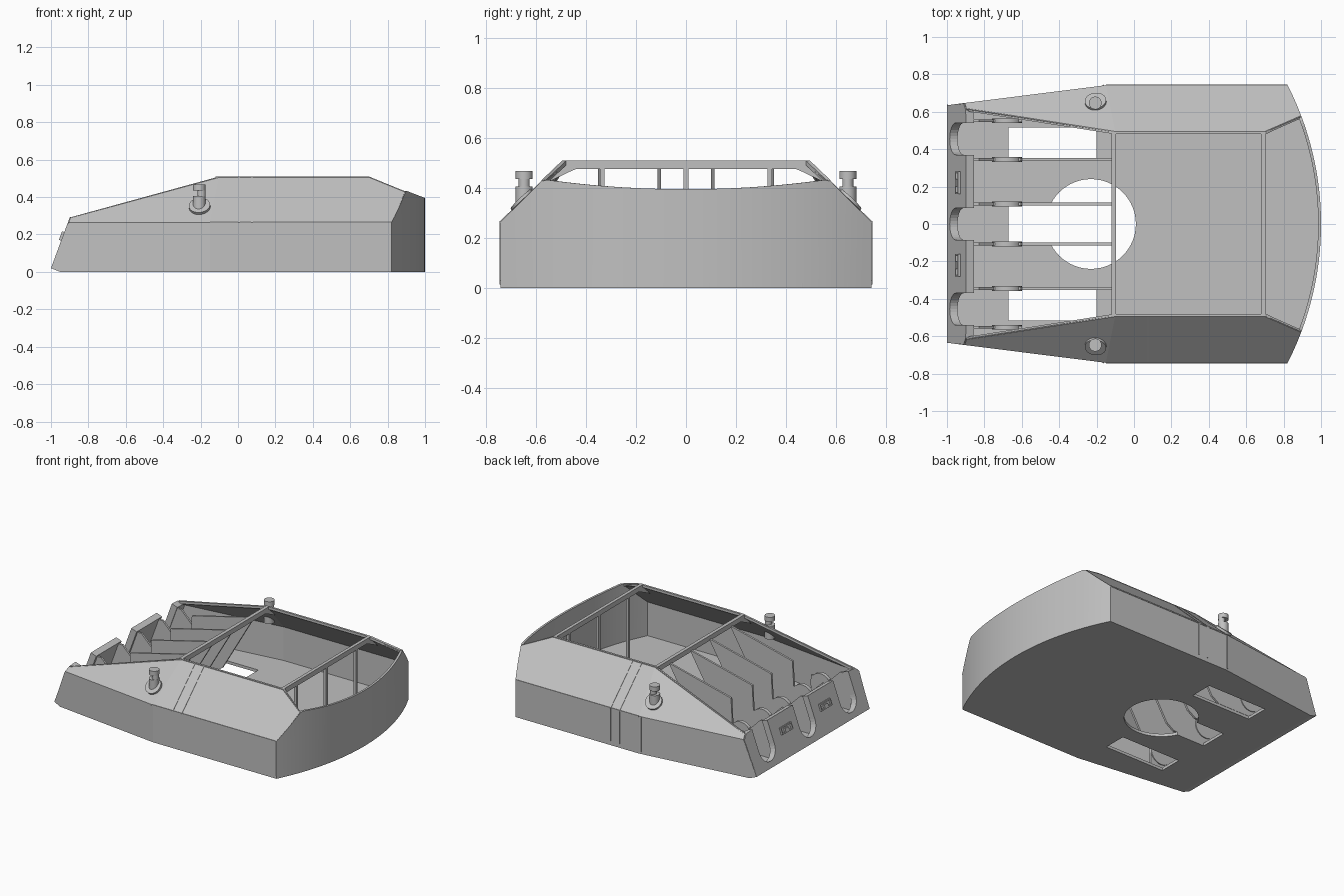
import bpy, bmesh, math
from mathutils import Vector

cube = bpy.data.objects.get("Cube")
if cube:
    bpy.data.objects.remove(cube, do_unlink=True)

grey = bpy.data.materials.new("plain grey")
grey.use_nodes = True
grey.diffuse_color = (0.53, 0.53, 0.53, 1)
grey.node_tree.nodes["Principled BSDF"].inputs["Base Color"].default_value = (0.53, 0.53, 0.53, 1)


def finish(name, bm, smooth=False):
    bmesh.ops.recalc_face_normals(bm, faces=bm.faces)
    mesh = bpy.data.meshes.new(name)
    bm.to_mesh(mesh)
    bm.free()
    mesh.materials.append(grey)
    ob = bpy.data.objects.new(name, mesh)
    bpy.context.collection.objects.link(ob)
    if smooth:
        bpy.ops.object.select_all(action='DESELECT')
        ob.select_set(True)
        bpy.context.view_layer.objects.active = ob
        bpy.ops.object.shade_smooth_by_angle(angle=math.radians(30))
    return ob


def prism(name, pts, depth):
    """Flat outline extruded along a vector."""
    bm = bmesh.new()
    face = bm.faces.new([bm.verts.new(p) for p in pts])
    out = bmesh.ops.extrude_face_region(bm, geom=[face], use_keep_orig=True)
    new = [v for v in out["geom"] if isinstance(v, bmesh.types.BMVert)]
    bmesh.ops.translate(bm, verts=new, vec=depth)
    return finish(name, bm)


def box(name, x0, x1, y0, y1, z0, z1):
    return prism(name, [(x0, y0, z0), (x1, y0, z0), (x1, y1, z0), (x0, y1, z0)], (0, 0, z1 - z0))


def rod(name, start, end, radius, sides=32):
    bm = bmesh.new()
    start, end = Vector(start), Vector(end)
    axis = end - start
    bmesh.ops.create_cone(bm, cap_ends=True, segments=sides, radius1=radius,
                          radius2=radius, depth=axis.length)
    mat = axis.to_track_quat('Z', 'Y').to_matrix().to_4x4()
    mat.translation = (start + end) / 2
    bmesh.ops.transform(bm, matrix=mat, verts=bm.verts)
    return finish(name, bm, True)


def cut(ob, cutter):
    mod = ob.modifiers.new("cut", 'BOOLEAN')
    mod.object, mod.solver = cutter, 'EXACT'
    bpy.context.view_layer.objects.active = ob
    bpy.ops.object.modifier_apply(modifier=mod.name)
    bpy.data.objects.remove(cutter, do_unlink=True)


# Main dimensions
HALF, SHOULDER, TOP = 0.742, 0.265, 0.51
RADIUS = 1.632


def arc_x(y):
    return 1 - RADIUS + math.sqrt(RADIUS ** 2 - y * y)


# Curved rear wall, its top trimmed by the roof and shoulder slopes
ys = [HALF * (i / 20 - 1) for i in range(41)] + [-0.575, 0.575]
bm = bmesh.new()
rings = []
for y in sorted(ys):
    x = arc_x(y)
    z = min(TOP - (x - 0.7) * 0.383, SHOULDER + (HALF - abs(y)) * 0.972)
    xi, yi = x - 0.015, y * 0.99
    rings.append([bm.verts.new(p) for p in ((x, y, 0), (x, y, z), (xi, yi, z), (xi, yi, 0))])
for a, b in zip(rings, rings[1:]):
    for i in range(4):
        j = (i + 1) % 4
        bm.faces.new((a[i], a[j], b[j], b[i]))
bm.faces.new(rings[0])
bm.faces.new(rings[-1])
finish("rear_wall", bm, True)

# Floor with turning well and three gun slots
outline = [(-0.95, 0.641), (-0.15, HALF)] + [(arc_x(HALF * k / 8), HALF * k / 8) for k in range(8, -1, -1)]
outline += [(x, -y) for x, y in reversed(outline[:-1])]
floor = prism("floor", [(x, y, 0.0) for x, y in outline], (0, 0, 0.02))
cut(floor, rod("well_cutter", (-0.23, 0, -0.1), (-0.23, 0, 0.1), 0.24, 64))
for low, high in ((-0.515, -0.35), (-0.1, 0.1), (0.35, 0.515)):
    cut(floor, box("slot_cutter", -0.67, -0.2, low, high, -0.1, 0.1))

# Sloping front plate with three U-shaped gun ports
def front(y, z):
    return (-1 + (z - 0.02) * 0.37, y, z)


profile = [(-0.632, 0.02), (-0.645, 0.26), (-0.61, 0.29)]
for centre in (-0.455, 0, 0.455):
    profile.append((centre - 0.085, 0.295))
    for k in range(17):
        t = math.pi * k / 16
        profile.append((centre - 0.085 * math.cos(t), 0.145 - 0.085 * math.sin(t)))
    profile.append((centre + 0.085, 0.295))
profile += [(0.61, 0.29), (0.645, 0.26), (0.632, 0.02)]
prism("front_plate", [front(y, z) for y, z in profile], (0.042, 0, -0.015))
prism("front_sill", [(-1, -0.632, 0.02), (-0.95, -0.638, 0), (-0.94, -0.638, 0.02)], (0, 1.27, 0))

# Small framed openings on the front plate
for c in (-0.22, 0.22):
    for y0, y1, z0, z1 in ((-0.06, 0.06, 0.205, 0.213), (-0.06, 0.06, 0.167, 0.175),
                           (-0.06, -0.052, 0.175, 0.205), (0.052, 0.06, 0.175, 0.205),
                           (-0.02, 0.02, 0.175, 0.195)):
        prism("sight_frame", [front(c + y, z) for y, z in ((y0, z0), (y1, z0), (y1, z1), (y0, z1))],
              (-0.012, 0, 0.004))

for s in (-1, 1):
    side = "left" if s > 0 else "right"

    def panel(name, pts, depth):
        prism(side + "_" + name, [(x, s * y, z) for x, y, z in pts], (depth[0], s * depth[1], depth[2]))

    # Side walls and sloping shoulder plates
    inward, slant = (0, -0.015, 0), (0, -0.01, -0.011)
    panel("side_wall", [(-0.15, HALF, 0), (0.82, HALF, 0), (0.82, HALF, SHOULDER), (-0.15, HALF, SHOULDER)], inward)
    panel("front_side_wall", [(-0.15, HALF, 0), (-0.15, HALF, SHOULDER), (-0.905, 0.647, SHOULDER),
                              (-1, 0.635, 0.02), (-0.95, 0.641, 0)], inward)
    panel("shoulder", [(-0.15, HALF, SHOULDER), (-0.1, 0.49, TOP), (0.7, 0.49, TOP),
                       (0.893, 0.575, 0.431), (0.86, 0.66, 0.345), (0.82, HALF, SHOULDER)], slant)
    panel("front_shoulder", [(-0.15, HALF, SHOULDER), (-0.905, 0.647, SHOULDER),
                             (-0.895, 0.615, 0.292), (-0.1, 0.49, TOP)], slant)

    # Thin seam trim and rib pairs
    panel("seam", [(-0.15, HALF, 0.26), (0.82, HALF, 0.26), (0.82, HALF, 0.268), (-0.15, HALF, 0.268)], (0, 0.003, 0))
    panel("wall_joint", [(-0.168, 0.74, 0.015), (-0.16, 0.741, 0.015), (-0.16, 0.741, 0.26), (-0.168, 0.74, 0.26)],
          (0, 0.004, 0))
    for x in (0.0, 0.07):
        panel("rib", [(x, HALF, 0.03), (x, HALF + 0.004, 0.03), (x, HALF + 0.004, SHOULDER),
                      (x, 0.493, TOP), (x, 0.49, TOP - 0.003), (x, HALF, SHOULDER - 0.003)], (0.01, 0, 0))

    # Inner lip along the open roof edge
    panel("roof_lip", [(-0.1, 0.495, TOP), (0.7, 0.495, TOP), (0.7, 0.48, TOP), (-0.1, 0.48, TOP)], (0, 0, -0.018))
    panel("front_lip", [(-0.1, 0.495, TOP), (-0.885, 0.617, 0.292), (-0.885, 0.602, 0.292), (-0.1, 0.48, TOP)],
          (0, 0, -0.018))
    panel("rear_lip", [(0.7, 0.495, TOP), (0.89, 0.578, 0.431), (0.88, 0.562, 0.431), (0.7, 0.478, TOP)],
          (0, 0, -0.018))

    # Corner gussets of the roof beams
    for x in (-0.12, 0.68):
        panel("gusset", [(x, 0.5, 0.495), (x, 0.43, 0.48), (x, 0.465, 0.465), (x, 0.57, 0.415)], (0.02, 0, 0))

    # Viewing tube on a shoulder collar
    n = Vector((-0.09, s * 0.68, 0.72)).normalized()
    base = Vector((-0.205, s * 0.652, 0.348))
    rod(side + "_tube_collar", base - n * 0.01, base + n * 0.012, 0.057)
    bx, by = -0.207, s * 0.647
    rod(side + "_tube", (bx, by, 0.31), (bx, by, 0.405), 0.034)
    rod(side + "_tube_core", (bx + 0.012, by, 0.40), (bx + 0.012, by, 0.44), 0.022)
    rod(side + "_tube_cap", (bx, by, 0.435), (bx, by, 0.468), 0.034)

    # Gun bay partitions, port cheeks and pivot discs
    for y in (0.1, 0.338, 0.545):
        if y < 0.5:
            panel("partition", [(-0.11, y, 0.485), (-0.6, y, 0.365), (-0.62, y, 0.02),
                                (-0.42, y, 0.02), (-0.36, y, 0.06)], (0, 0.014, 0))
        panel("port_cheek", [(-0.955, y, 0.02), (-0.875, y, 0.27), (-0.83, y, 0.27), (-0.75, y, 0.19),
                             (-0.6, y, 0.19), (-0.6, y, 0.02)], (0, 0.014, 0))
        rod(side + "_pivot_disc", (-0.68, s * (y - 0.006), 0.14), (-0.68, s * (y + 0.02), 0.14), 0.08)

# Roof beams and rear posts
box("front_beam", -0.12, -0.095, -0.49, 0.49, 0.475, TOP)
box("rear_beam", 0.68, 0.703, -0.49, 0.49, 0.475, TOP)
for y in (-0.335, 0, 0.335):
    box("rear_post", 0.68, 0.7, y - 0.009, y + 0.009, 0.02, 0.48)
